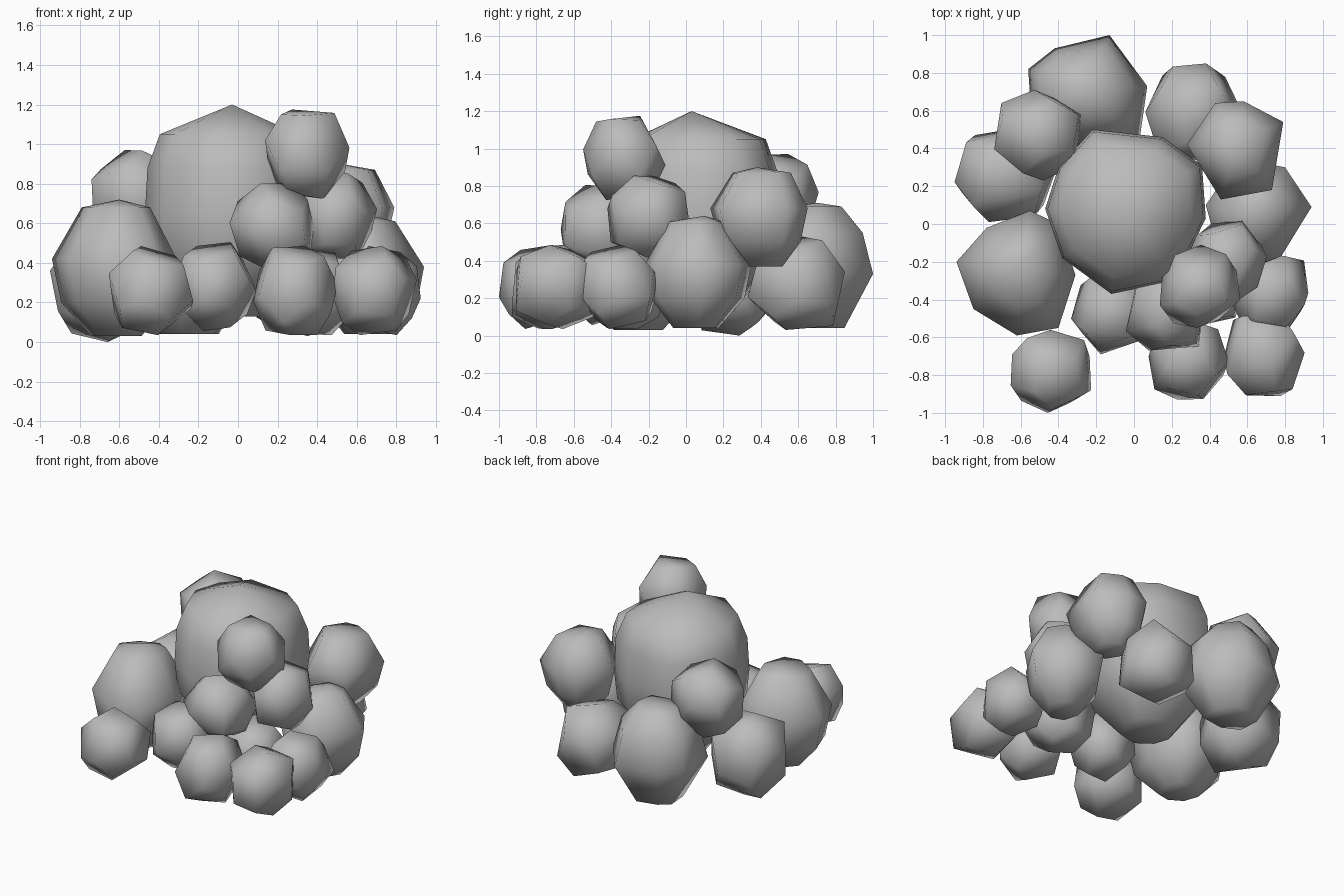
import bpy
import bmesh
import math
import random
from mathutils import Vector, Euler

default_cube = bpy.data.objects.get("Cube")
if default_cube:
    bpy.data.objects.remove(default_cube, do_unlink=True)

# One plain stone colour for the whole pile
stone = bpy.data.materials.new("grey_stone")
stone_colour = (0.5, 0.5, 0.5, 1)
stone.use_nodes = True
stone.diffuse_color = stone_colour
stone.node_tree.nodes["Principled BSDF"].inputs["Base Color"].default_value = stone_colour


def hull_object(name, points):
    """Wrap a cloud of points in a convex, smooth shaded stone."""
    bm = bmesh.new()
    for point in points:
        bm.verts.new(point)
    result = bmesh.ops.convex_hull(bm, input=bm.verts[:])
    unused = [item for item in result["geom_interior"] if isinstance(item, bmesh.types.BMVert)]
    bmesh.ops.delete(bm, geom=unused, context="VERTS")
    bmesh.ops.recalc_face_normals(bm, faces=bm.faces[:])
    mesh = bpy.data.meshes.new(name)
    bm.to_mesh(mesh)
    bm.free()
    mesh.materials.append(stone)
    stone_object = bpy.data.objects.new(name, mesh)
    bpy.context.collection.objects.link(stone_object)
    bpy.ops.object.select_all(action="DESELECT")
    stone_object.select_set(True)
    bpy.context.view_layer.objects.active = stone_object
    bpy.ops.object.shade_smooth_by_angle(angle=math.radians(75))


def stacked_boulder(name, outline, levels, peak):
    """Stack scaled copies of a ground outline, closed by a peak."""
    corners = [Vector(corner) for corner in outline]
    middle = sum(corners, Vector((0, 0))) / len(corners)
    points = [peak]
    for height, spread in levels:
        for corner in corners:
            spot = middle.lerp(corner, spread)
            points.append((spot.x, spot.y, height))
    hull_object(name, points)


def rough_points(seed):
    """Corners of an irregular, randomly turned twelve-sided solid."""
    rng = random.Random(seed)
    bm = bmesh.new()
    bmesh.ops.create_icosphere(bm, subdivisions=1, radius=1)
    turn = Euler([rng.uniform(0, math.tau) for axis in "xyz"]).to_matrix()
    points = []
    for face in bm.faces:
        wobble = Vector([rng.uniform(-0.08, 0.08) for axis in "xyz"])
        points.append(turn @ (face.calc_center_median().normalized() + wobble))
    bm.free()
    return points


def boulder(name, seed, centre, half_size):
    """Fit an irregular, slightly boxy solid exactly between its outer limits."""
    points = rough_points(seed)
    for axis in range(3):
        low = min(p[axis] for p in points)
        high = max(p[axis] for p in points)
        for p in points:
            unit = 2 * (p[axis] - low) / (high - low) - 1
            unit = math.copysign(abs(unit) ** 0.88, unit)
            p[axis] = centre[axis] + unit * half_size[axis]
    hull_object(name, points)


# Largest boulders, each from an outline, (height, spread) levels and a peak
stacked_boulder(
    "central_boulder",
    [(-.47, .08), (-.4, .3), (-.22, .5), (.15, .46), (.36, .31),
     (.38, .03), (.22, -.3), (-.12, -.37), (-.38, -.18)],
    [(.13, .4), (.43, .95), (.65, 1), (.88, .97), (1.05, .82)], (-.03, .03, 1.2))
stacked_boulder(
    "left_front_boulder",
    [(-.94, -.2), (-.78, -.02), (-.55, .07), (-.4, 0), (-.31, -.27),
     (-.4, -.55), (-.62, -.59), (-.85, -.45)],
    [(.03, .4), (.2, .86), (.42, 1), (.68, .55)], (-.6, -.2, .72))
stacked_boulder(
    "rear_boulder",
    [(-.13, 1), (-.42, .93), (-.56, .82), (-.54, .52), (-.3, .4),
     (.03, .45), (.07, .73)],
    [(.04, .5), (.33, 1), (.55, .82), (.69, .45)], (-.25, .7, .71))
stacked_boulder(
    "right_boulder",
    [(.94, .09), (.8, .3), (.55, .35), (.38, .1), (.45, -.15),
     (.65, -.22), (.78, -.17)],
    [(.04, .42), (.2, .88), (.38, 1), (.61, .5)], (.66, .1, .64))
stacked_boulder(
    "upper_right_boulder",
    [(.79, .54), (.58, .65), (.43, .64), (.28, .42), (.46, .13), (.73, .18)],
    [(.37, .4), (.5, .83), (.68, 1), (.87, .6)], (.52, .38, .9))

# Medium boulders: centre and half size
medium_boulders = {
    "left_boulder": ((-.68, .26, .29), (.27, .25, .29)),
    "upper_left_boulder": ((-.51, .47, .73), (.23, .24, .24)),
    "right_rear_boulder": ((.31, .59, .28), (.25, .26, .25)),
}
for index, (name, (centre, half_size)) in enumerate(medium_boulders.items()):
    boulder(name, index + 3, centre, half_size)

# Small stones, all nearly the same size, heaped at the front right
small_stones = {
    "front_left_stone": (-.44, -.78, .26),
    "front_middle_stone": (-.12, -.47, .28),
    "front_right_stone": (.29, -.71, .26),
    "right_corner_stone": (.69, -.69, .26),
    "right_side_stone": (.71, -.36, .26),
    "hidden_base_stone": (.36, -.33, .26),
    "middle_layer_front_stone": (.17, -.45, .58),
    "middle_layer_right_stone": (.49, -.2, .64),
    "top_stone": (.35, -.33, .95),
}
for index, (name, centre) in enumerate(small_stones.items()):
    boulder(name, index + 20, centre, (.213, .22, .225))
